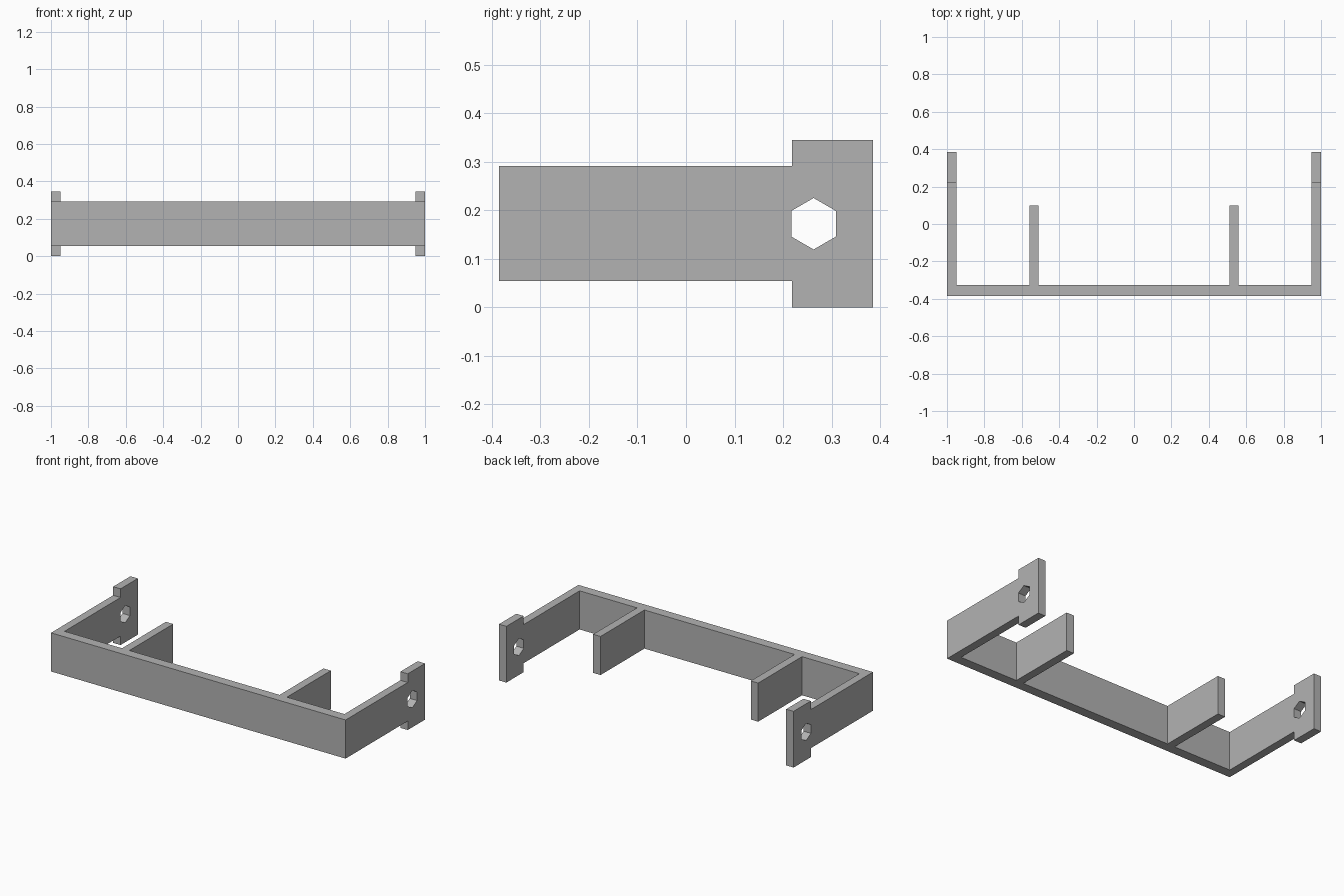
import bpy, bmesh, math
from mathutils import Matrix, Vector

cube = bpy.data.objects.get("Cube")
if cube:
    bpy.data.objects.remove(cube, do_unlink=True)

grey = bpy.data.materials.new("plain_grey")
grey.use_nodes = True
colour = (0.45, 0.45, 0.45, 1)
grey.diffuse_color = colour
grey.node_tree.nodes["Principled BSDF"].inputs["Base Color"].default_value = colour

HEIGHT = 0.345
FRONT, BACK = -0.385, 0.385
BAR_BACK, RIB_END, PLATE_START = -0.325, 0.10, 0.218
BAR_BOTTOM, BAR_TOP = 0.055, 0.292


def make_object(name, bm):
    bmesh.ops.recalc_face_normals(bm, faces=bm.faces)
    mesh = bpy.data.meshes.new(name)
    bm.to_mesh(mesh)
    bm.free()
    mesh.materials.append(grey)
    obj = bpy.data.objects.new(name, mesh)
    bpy.context.collection.objects.link(obj)
    return obj


def box_cutter(name, low, high):
    low, high = Vector(low), Vector(high)
    bm = bmesh.new()
    bmesh.ops.create_cube(bm, size=1, matrix=Matrix.Translation((low + high) / 2)
                          @ Matrix.Diagonal((*(high - low), 1)))
    return make_object(name, bm)


def subtract(target, cutter):
    mod = target.modifiers.new(cutter.name, "BOOLEAN")
    mod.operation = "DIFFERENCE"
    mod.solver = "EXACT"
    mod.object = cutter
    bpy.context.view_layer.objects.active = target
    bpy.ops.object.modifier_apply(modifier=mod.name)
    bpy.data.objects.remove(cutter, do_unlink=True)


# One-piece bracket: plan outline of bar, inner ribs and end arms, mirrored
half = [(1, FRONT), (1, BACK), (0.95, BACK), (0.95, BAR_BACK),
        (0.56, BAR_BACK), (0.56, RIB_END), (0.51, RIB_END), (0.51, BAR_BACK)]
outline = half + [(-x, y) for x, y in reversed(half)]
bm = bmesh.new()
plan = bm.faces.new([bm.verts.new((x, y, 0)) for x, y in outline])
walls = bmesh.ops.extrude_face_region(bm, geom=[plan], use_keep_orig=True)
bmesh.ops.translate(bm, vec=(0, 0, HEIGHT),
                    verts=[v for v in walls["geom"] if isinstance(v, bmesh.types.BMVert)])
bracket = make_object("bracket", bm)

# Lower everything but the tall end plates, above and below
subtract(bracket, box_cutter("top_cut", (-1.1, -0.5, BAR_TOP), (1.1, PLATE_START, 0.5)))
subtract(bracket, box_cutter("bottom_cut", (-1.1, -0.5, -0.1), (1.1, PLATE_START, BAR_BOTTOM)))

# Hexagonal hole through both end plates, with a corner at the top
bm = bmesh.new()
bmesh.ops.create_cone(bm, cap_ends=True, segments=6, radius1=0.053, radius2=0.053, depth=2.4,
                      matrix=Matrix.Translation((0, 0.263, HEIGHT / 2))
                      @ Matrix.Rotation(math.radians(90), 4, "Y"))
hole = make_object("hex_hole", bm)
top = max(hole.data.vertices, key=lambda v: v.co.z).co
if abs(top.y - 0.263) > 0.01:
    hole.data.transform(Matrix.Translation((0, 0.263, HEIGHT / 2))
                        @ Matrix.Rotation(math.radians(30), 4, "X")
                        @ Matrix.Translation((0, -0.263, -HEIGHT / 2)))
subtract(bracket, hole)
